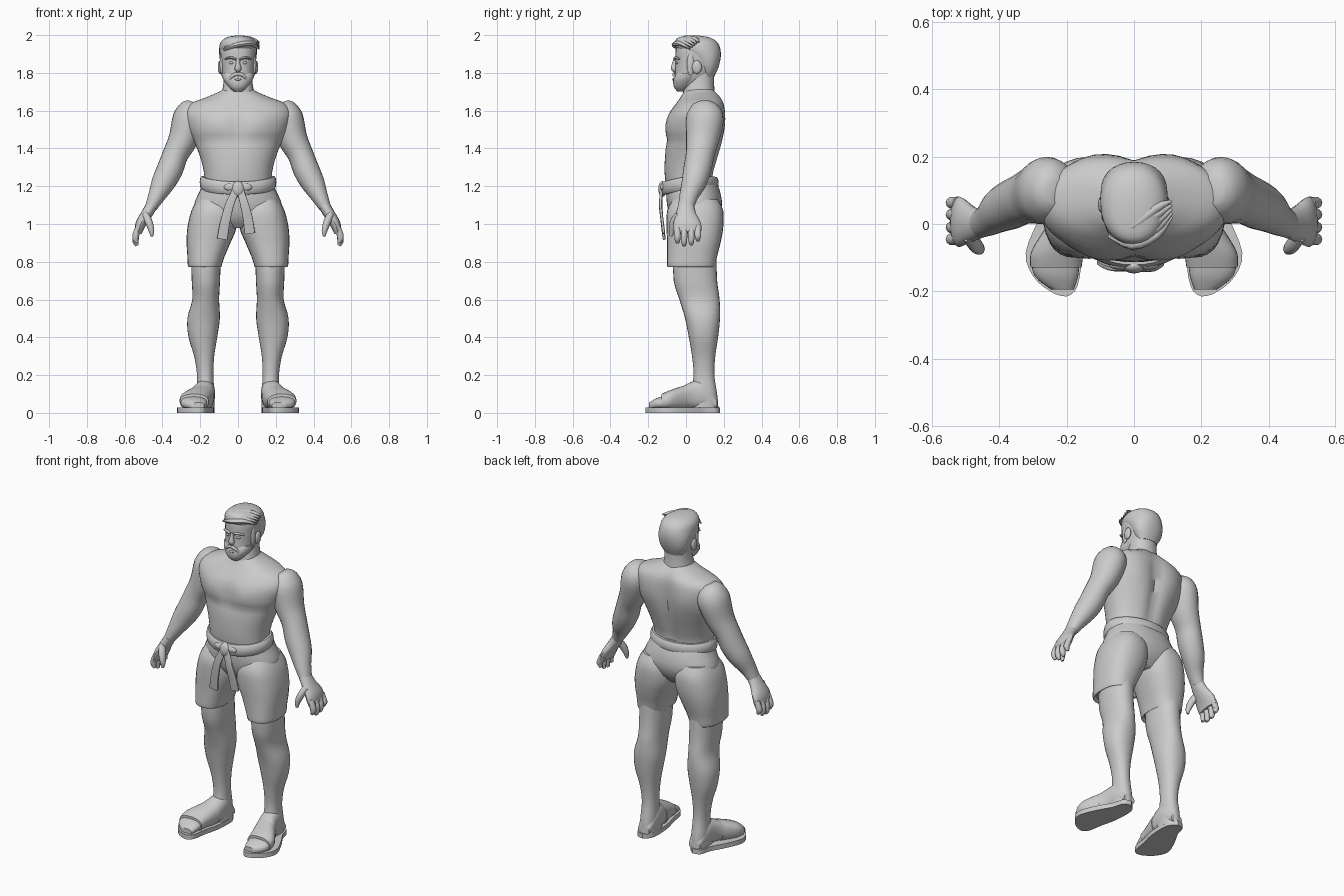
import bpy, bmesh, math
from mathutils import Vector

grey = bpy.data.materials.new("light grey")
grey.diffuse_color = (0.6, 0.6, 0.6, 1)


def smooth_rows(rows, steps=3):
    """Interpolate rows of numbers with a Catmull-Rom spline."""
    out = []
    for i in range(len(rows) - 1):
        a, b, c, d = rows[max(i - 1, 0)], rows[i], rows[i + 1], rows[min(i + 2, len(rows) - 1)]
        for k in range(steps):
            t = k / steps
            out.append([0.5 * (2 * q + (r - p) * t + (2 * p - 5 * q + 4 * r - s) * t * t
                               + (3 * q - p - 3 * r + s) * t ** 3) for p, q, r, s in zip(a, b, c, d)])
    return out + [list(rows[-1])]


def loft(name, rings, mirror=False, closed=False, shape=None):
    """Skin a list of point rings into one object."""
    bm = bmesh.new()
    loops = [[bm.verts.new(shape(p) if shape else p) for p in ring] for ring in rings]
    pairs = list(zip(loops, loops[1:])) + ([(loops[-1], loops[0])] if closed else [])
    n = len(loops[0])
    for a, b in pairs:
        for i in range(n):
            j = (i + 1) % n
            bm.faces.new((a[i], a[j], b[j], b[i]))
    if not closed:
        bm.faces.new(loops[0])
        bm.faces.new(loops[-1])
    bmesh.ops.recalc_face_normals(bm, faces=bm.faces)
    mesh = bpy.data.meshes.new(name)
    bm.to_mesh(mesh)
    bm.free()
    mesh.materials.append(grey)
    ob = bpy.data.objects.new(name, mesh)
    bpy.context.collection.objects.link(ob)
    if mirror:
        ob.modifiers.new("mirror", 'MIRROR')
    return ob


def oval(a0, a1, b0, b1, n, power):
    pts = []
    for i in range(n):
        t = 2 * math.pi * i / n
        c, s = math.cos(t), math.sin(t)
        pts.append(((a0 + a1) / 2 + (a1 - a0) / 2 * math.copysign(abs(c) ** (2 / power), c),
                    (b0 + b1) / 2 + (b1 - b0) / 2 * math.copysign(abs(s) ** (2 / power), s)))
    return pts


def stack(name, rows, n=28, power=2.2, **kw):
    """Rows of (z, x0, x1, y0, y1)."""
    return loft(name, [[Vector((x, y, r[0])) for x, y in oval(*r[1:], n, power)]
                       for r in smooth_rows(rows)], **kw)


def centred(rows):
    return [(z, -w, w, y0, y1) for z, w, y0, y1 in rows]


def along(name, rows, n=28, power=2.4, **kw):
    """Rows of (y, x0, x1, z0, z1)."""
    return loft(name, [[Vector((x, r[0], z)) for x, z in oval(*r[1:], n, power)]
                       for r in smooth_rows(rows)], **kw)


def limb(name, rows, n=16, ref=(0, 1, 0), power=2, **kw):
    """Rows of (x, y, z, radius across, radius along ref)."""
    rows = smooth_rows(rows)
    rings = []
    for i, r in enumerate(rows):
        t = (Vector(rows[min(i + 1, len(rows) - 1)][:3]) - Vector(rows[max(i - 1, 0)][:3])).normalized()
        u = t.cross(Vector(ref)).normalized()
        v = u.cross(t)
        rings.append([Vector(r[:3]) + u * a + v * b
                      for a, b in oval(-r[3], r[3], -r[4], r[4], n, power)])
    return loft(name, rings, **kw)


def ball(name, loc, size, mirror=False):
    rings = [[Vector((loc[0] + size[0] * math.sin(p) * math.cos(t), loc[1] + size[1] * math.sin(p) * math.sin(t),
                      loc[2] + size[2] * math.cos(p)))
              for t in [math.pi * i / 8 for i in range(16)]]
             for p in [math.pi * (0.03 + 0.94 * k / 10) for k in range(11)]]
    return loft(name, rings, mirror=mirror)


# Torso with chest, belly line and spine groove
def muscles(p):
    x, y, z = p
    def bump(v, mid, width):
        return math.exp(-((v - mid) / width) ** 2)
    if y < 0.03:
        y -= 0.014 * bump(abs(x), 0.11, 0.075) * bump(z, 1.53, 0.06)
        y += 0.010 * bump(x, 0, 0.02) * bump(z, 1.5, 0.09)
        y += 0.008 * bump(z, 1.44, 0.02)
    elif y > 0.1:
        y -= 0.025 * bump(x, 0, 0.035) * bump(z, 1.45, 0.22)
        y += 0.012 * bump(abs(x), 0.13, 0.07) * bump(z, 1.55, 0.1)
    return Vector((x, y, z))


stack("torso", centred([
    (1.15, .18, -.10, .15), (1.25, .178, -.112, .145), (1.33, .193, -.113, .165),
    (1.42, .225, -.108, .19), (1.5, .262, -.104, .203), (1.58, .282, -.09, .205),
    (1.635, .255, -.055, .2), (1.67, .17, -.03, .185), (1.70, .10, -.012, .16),
    (1.715, .08, 0, .145)]), n=48, shape=muscles)
stack("neck", centred([(1.64, .10, -.02, .16), (1.70, .085, -.015, .152),
                       (1.76, .076, 0, .148), (1.83, .076, .01, .15)]))

# Arms
limb("arm", [
    (.235, .1, 1.645, .03, .04), (.243, .1, 1.62, .065, .075), (.257, .1, 1.56, .088, .1),
    (.29, .088, 1.45, .078, .088), (.33, .075, 1.37, .068, .076), (.36, .06, 1.29, .069, .074),
    (.395, .042, 1.22, .063, .066), (.43, .015, 1.15, .046, .05), (.46, 0, 1.09, .032, .042)],
    n=24, mirror=True)
limb("palm", [(.455, 0, 1.1, .031, .042), (.485, 0, 1.05, .03, .055),
              (.515, .005, 1.0, .028, .074), (.528, .01, .955, .02, .072)], mirror=True)
for y, tip in ((-.045, .9), (-.01, .885), (.028, .89), (.063, .91)):
    limb("finger", [(.522, y, .985, .019, .018), (.54, y, .945, .018, .018),
                    (.542, y, tip + .02, .016, .016), (.534, y, tip, .008, .009)], n=10, mirror=True)
limb("thumb", [(.49, -.035, 1.05, .02, .022), (.472, -.062, 1.01, .02, .024),
               (.458, -.075, .965, .015, .017), (.456, -.078, .935, .007, .008)], n=10, mirror=True)

# Shorts
stack("shorts_seat", centred([
    (1.25, .175, -.10, .145), (1.18, .20, -.105, .178), (1.1, .232, -.1, .19),
    (1.03, .2, -.08, .165), (.98, .10, -.04, .12)]), n=36)
stack("shorts_leg", [
    (1.13, .03, .215, -.07, .17), (1.07, .005, .247, -.1, .197), (.98, .008, .268, -.103, .197),
    (.9, .04, .272, -.1, .183), (.83, .07, .268, -.1, .165), (.785, .085, .266, -.1, .157),
    (.772, .09, .26, -.095, .152), (.785, .1, .25, -.08, .145)], power=2.4, mirror=True)

# Belt, knot and tails
belt = []
for i in range(40):
    t = 2 * math.pi * i / 40
    c, s = math.cos(t), math.sin(t)
    centre = Vector((.185 * c, .02 + .135 * s, 1.215 + .025 * min(s, 0) + .005 * c * c))
    belt.append([centre + Vector((c * a, s * a, b)) for a, b in oval(-.018, .018, -.036, .036, 10, 2.4)])
loft("belt", belt, closed=True)
ball("belt_knot", (0, -.125, 1.185), (.034, .022, .042))
ball("belt_loop", (.04, -.122, 1.195), (.035, .014, .02), mirror=True)
limb("belt_tail_left", [(-.01, -.13, 1.18, .018, .008), (-.045, -.133, 1.1, .023, .008),
                        (-.07, -.125, 1.0, .026, .008), (-.083, -.115, .92, .028, .008)], power=4)
limb("belt_tail_right", [(.012, -.13, 1.18, .018, .008), (.035, -.135, 1.1, .023, .008),
                         (.052, -.128, 1.03, .026, .008), (.062, -.118, .95, .028, .008)], power=4)

# Legs and feet
stack("leg", [
    (.86, .09, .25, -.07, .16), (.7, .095, .245, -.065, .165), (.6, .1, .242, -.035, .178),
    (.5, .096, .268, -.005, .18), (.4, .11, .262, .015, .17), (.3, .126, .232, .032, .155),
    (.2, .13, .217, .04, .15), (.1, .125, .222, .025, .165), (.02, .125, .222, .01, .172)], mirror=True)
along("foot", [
    (.165, .135, .21, .02, .07), (.1, .122, .226, .02, .17), (.03, .125, .24, .02, .165),
    (-.04, .142, .278, .02, .125), (-.1, .16, .303, .02, .095), (-.155, .166, .295, .02, .078),
    (-.195, .18, .245, .02, .055)], mirror=True)
along("sandal_strap", [
    (.0, .128, .255, .015, .148), (-.05, .14, .288, .015, .132),
    (-.09, .15, .308, .015, .118), (-.13, .156, .308, .015, .1)], mirror=True)
outline = smooth_rows([
    (.17, .18), (.128, .13), (.13, 0), (.153, -.1), (.168, -.185), (.2, -.215), (.25, -.2),
    (.3, -.155), (.322, -.085), (.28, .02), (.235, .1), (.215, .165), (.17, .18)])[:-1]
loft("sandal_sole", [[Vector((x, y, z)) for x, y in outline] for z in (0, .028)], mirror=True)

# Head and face
stack("head", centred([
    (1.71, .03, -.04, .02), (1.74, .06, -.055, .08), (1.78, .079, -.059, .13),
    (1.83, .088, -.056, .163), (1.88, .093, -.056, .175), (1.93, .094, -.054, .176),
    (1.97, .075, -.04, .15), (1.99, .03, 0, .1)]), power=2.3)
ball("ear", (.095, .058, 1.83), (.012, .026, .036), mirror=True)
limb("nose", [(0, -.053, 1.875, .009, .011), (0, -.06, 1.845, .012, .015),
              (0, -.064, 1.822, .018, .015), (0, -.056, 1.808, .011, .009)], n=12)
ball("eye", (.035, -.047, 1.853), (.014, .009, .007), mirror=True)
limb("eyebrow", [(.012, -.06, 1.872, .006, .007), (.04, -.056, 1.881, .007, .008),
                 (.068, -.036, 1.873, .004, .005)], n=8, mirror=True)

# Beard
stack("beard", centred([
    (1.702, .022, -.046, -.005), (1.725, .05, -.064, .03), (1.76, .076, -.068, .06),
    (1.785, .086, -.06, .075), (1.8, .089, -.05, .075)]), power=2.2)
limb("moustache", [(0, -.064, 1.794, .009, .008), (.025, -.063, 1.788, .01, .009),
                   (.044, -.052, 1.765, .006, .006)], n=8, mirror=True)
ball("lower_lip", (0, -.067, 1.766), (.018, .006, .006))
ball("sideburn", (.086, .025, 1.845), (.011, .02, .06), mirror=True)

# Hair cap and swept locks
stack("hair", centred([
    (1.78, .06, .08, .15), (1.83, .087, .06, .172), (1.885, .098, .015, .184),
    (1.93, .1, -.052, .181), (1.965, .09, -.058, .163), (1.988, .06, -.04, .125),
    (1.997, .02, .01, .07)]))
for i in range(5):
    limb("hair_lock", [(-.075 + .006 * i, -.035 + .006 * i, 1.922 + .012 * i, .006, .006),
                       (-.005, -.062 + .014 * i, 1.948 + .009 * i, .014, .013),
                       (.065, -.033 + .02 * i, 1.955 + .006 * i, .014, .013),
                       (.112, .02 + .012 * i, 1.928 + .009 * i, .004, .004)],
         n=8, ref=(0, 0, 1))

# Smooth shading with sharp rims kept
bpy.ops.object.select_all(action='SELECT')
bpy.context.view_layer.objects.active = bpy.context.scene.objects["torso"]
bpy.ops.object.shade_smooth_by_angle(angle=math.radians(45))
